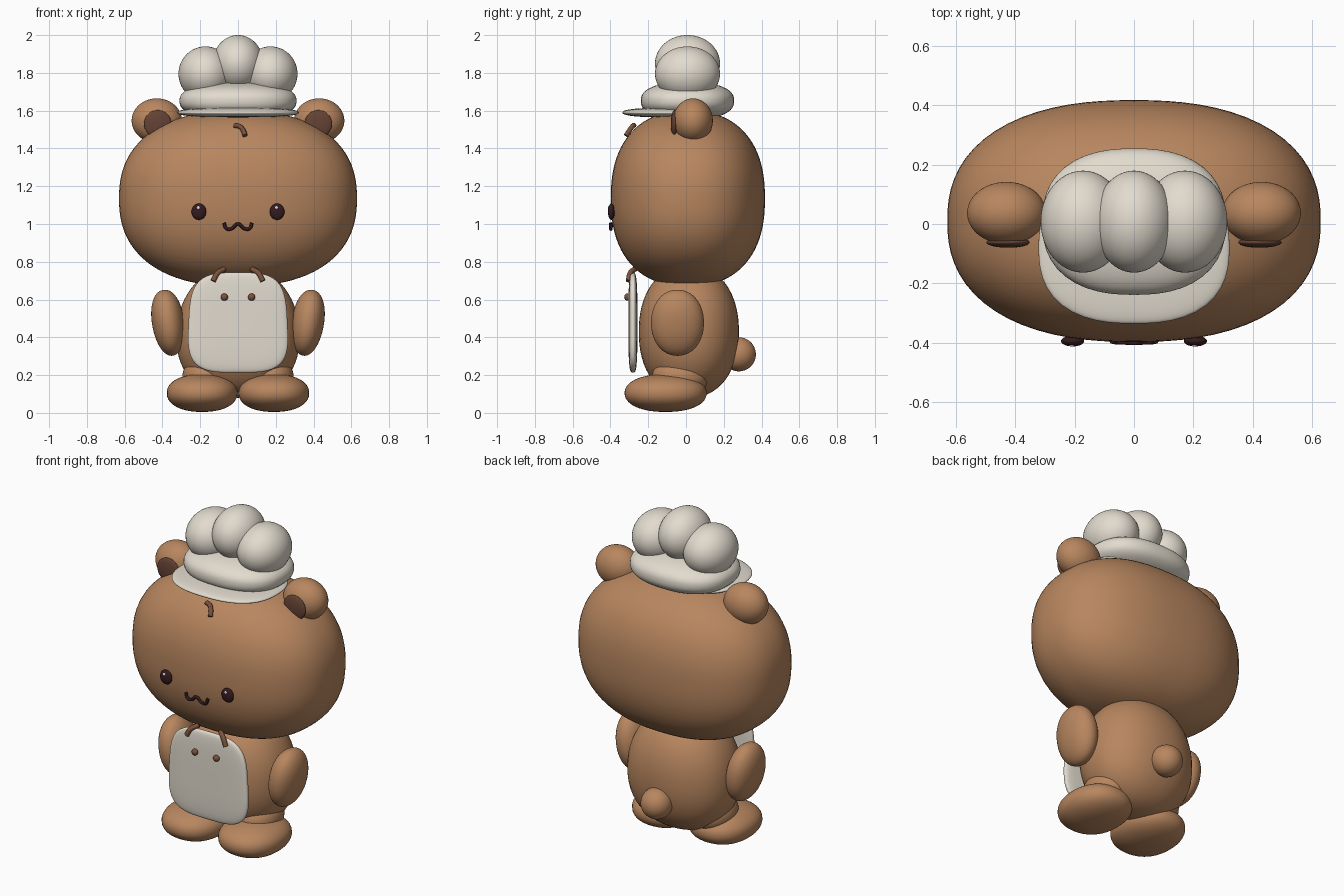
import bpy
import math

cube = bpy.data.objects.get("Cube")
if cube:
    bpy.data.objects.remove(cube, do_unlink=True)


def material(name, rgb, rough=0.7):
    m = bpy.data.materials.new(name)
    m.use_nodes = True
    m.diffuse_color = (*rgb, 1)
    bsdf = m.node_tree.nodes["Principled BSDF"]
    bsdf.inputs["Base Color"].default_value = (*rgb, 1)
    bsdf.inputs["Roughness"].default_value = rough
    return m


FUR = material("fur brown", (0.48, 0.24, 0.115))
CREAM = material("cream cloth", (0.76, 0.71, 0.62))
DARK = material("ear dark brown", (0.13, 0.055, 0.034))
TRIM = material("trim brown", (0.20, 0.085, 0.045))
EYE = material("eye dark maroon", (0.035, 0.011, 0.013))
WHITE = material("highlight white", (0.9, 0.9, 0.9))


def blob(name, mat, loc, size, power=2.0, rot=(0, 0, 0), taper=0.0, segments=48):
    """Rounded solid: a sphere pushed towards a box by power, narrowed upward by taper."""
    bpy.ops.mesh.primitive_uv_sphere_add(segments=segments, ring_count=segments * 2 // 3,
                                         radius=1, location=loc)
    ob = bpy.context.object
    ob.name = name
    ob.rotation_euler = [math.radians(a) for a in rot]
    for v in ob.data.vertices:
        d = v.co.normalized()
        d /= sum(abs(c) ** power for c in d) ** (1 / power)
        v.co = (d.x * size[0] * (1 - taper * d.z), d.y * size[1], d.z * size[2])
    ob.data.materials.append(mat)
    bpy.ops.object.shade_smooth()
    return ob


def tube(name, mat, points, radius):
    """Smooth round cord through a few points."""
    cu = bpy.data.curves.new(name, "CURVE")
    cu.dimensions = "3D"
    cu.bevel_depth = radius
    cu.bevel_resolution = 4
    cu.use_fill_caps = True
    cu.resolution_u = 8
    sp = cu.splines.new("BEZIER")
    sp.bezier_points.add(len(points) - 1)
    for bp, p in zip(sp.bezier_points, points):
        bp.co = p
        bp.handle_left_type = bp.handle_right_type = "AUTO"
    cu.materials.append(mat)
    ob = bpy.data.objects.new(name, cu)
    bpy.context.collection.objects.link(ob)
    bpy.ops.object.select_all(action="DESELECT")
    ob.select_set(True)
    bpy.context.view_layer.objects.active = ob
    bpy.ops.object.convert(target="MESH")
    bpy.ops.object.shade_smooth_by_angle()


# Head, body and tail
blob("head", FUR, (0, 0.01, 1.135), (0.63, 0.408, 0.465), 2.35, segments=72)
blob("body", FUR, (0, 0.015, 0.43), (0.325, 0.265, 0.35), 2.2, taper=0.06)
blob("tail", FUR, (0, 0.28, 0.31), (0.09, 0.09, 0.09))

# Paired parts
for s, side in ((1, "left"), (-1, "right")):
    blob(side + "_ear", FUR, (s * 0.43, 0.037, 1.547), (0.133, 0.105, 0.118))
    blob(side + "_inner_ear", DARK, (s * 0.425, -0.062, 1.53), (0.073, 0.018, 0.073))
    blob(side + "_arm", FUR, (s * 0.37, -0.045, 0.477), (0.085, 0.14, 0.176), 2.1,
         rot=(0, s * 8, 0), taper=-0.05)
    blob(side + "_foot", FUR, (s * 0.19, -0.108, 0.105), (0.187, 0.217, 0.1), 2.2)
    blob(side + "_leg", FUR, (s * 0.17, -0.03, 0.19), (0.125, 0.15, 0.11))
    blob(side + "_eye", EYE, (s * 0.207, -0.395, 1.065), (0.039, 0.018, 0.043))
    blob(side + "_eye_highlight", WHITE, (s * 0.207 - 0.003, -0.409, 1.086),
         (0.009, 0.005, 0.009), segments=16)
    blob(side + "_button", TRIM, (s * 0.072, -0.311, 0.613), (0.019, 0.016, 0.019), segments=24)
    tube(side + "_strap", TRIM,
         [(s * 0.132, -0.305, 0.698), (s * 0.108, -0.295, 0.74), (s * 0.072, -0.27, 0.762)], 0.014)
    blob(side + "_hat_puff", CREAM, (s * 0.172, 0.008, 1.795), (0.143, 0.172, 0.145))

# Mouth and forehead curl
tube("mouth", EYE, [(-0.074, -0.395, 1.006), (-0.062, -0.397, 0.977), (-0.035, -0.398, 0.975),
                    (0, -0.4, 1.0),
                    (0.035, -0.398, 0.975), (0.062, -0.397, 0.977), (0.074, -0.395, 1.006)], 0.009)
tube("forehead_curl", TRIM, [(-0.02, -0.275, 1.523), (0.012, -0.285, 1.515),
                             (0.03, -0.303, 1.49), (0.037, -0.318, 1.468)], 0.013)

# Apron
blob("apron", CREAM, (0, -0.281, 0.478), (0.262, 0.024, 0.265), 3.6, taper=0.05, segments=60)

# Hat
blob("hat_brim", CREAM, (0, -0.08, 1.59), (0.322, 0.256, 0.026), 2.5)
blob("hat_band", CREAM, (0, 0.008, 1.652), (0.31, 0.247, 0.1), 2.4)
blob("hat_center_puff", CREAM, (0, 0.008, 1.85), (0.135, 0.172, 0.15))
